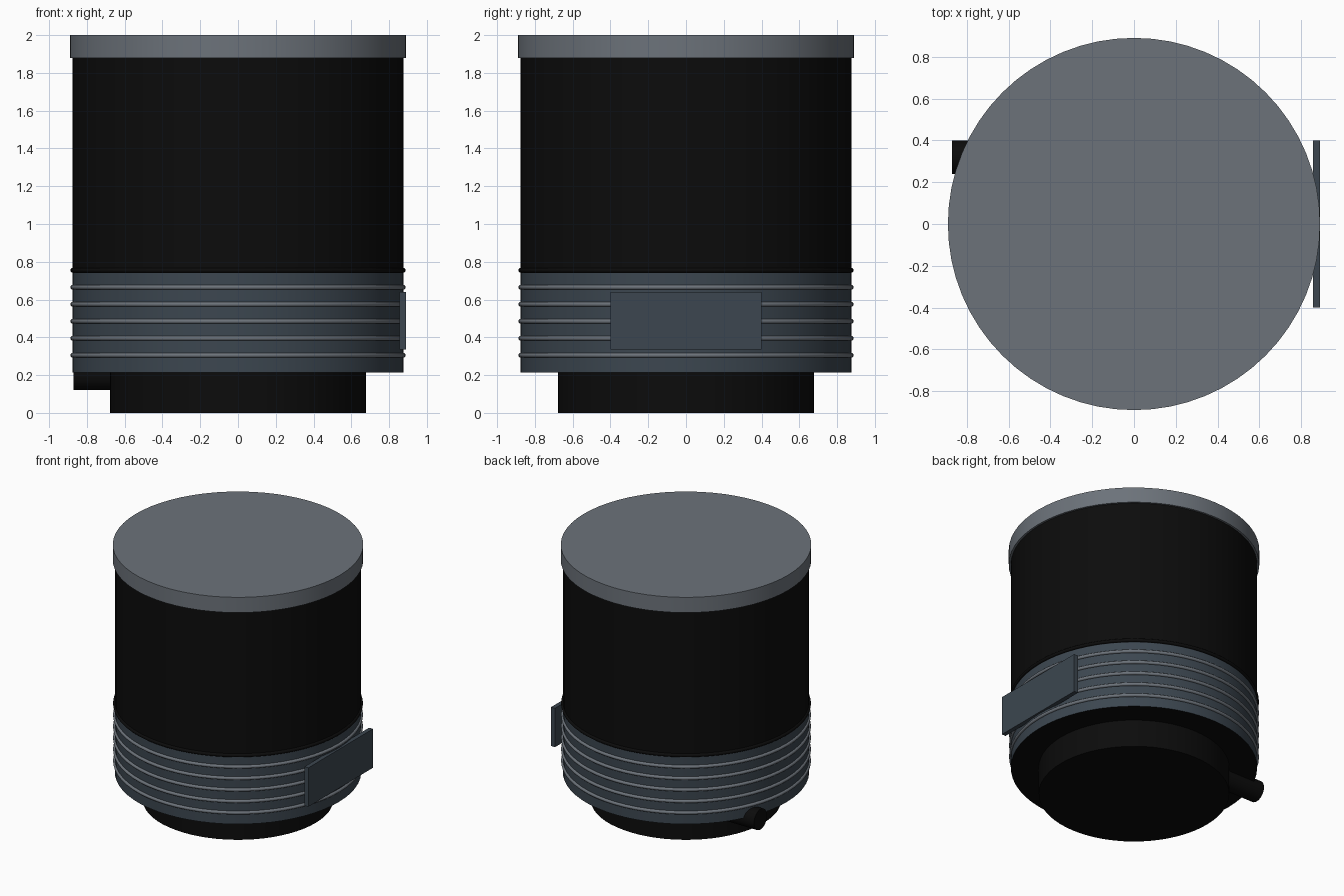
import bpy, math

if "Cube" in bpy.data.objects:
    bpy.data.objects.remove(bpy.data.objects["Cube"])


def mat(name, rgb):
    m = bpy.data.materials.new(name)
    m.diffuse_color = (*rgb, 1)
    m.use_nodes = True
    m.node_tree.nodes["Principled BSDF"].inputs["Base Color"].default_value = m.diffuse_color
    return m


BLACK = mat("matte black", (0.0035, 0.0035, 0.0035))
SLATE = mat("slate blue", (0.045, 0.062, 0.080))
GREY = mat("steel grey", (0.150, 0.170, 0.195))


def finish(name, material):
    ob = bpy.context.object
    ob.name = name
    ob.data.materials.append(material)
    bpy.ops.object.shade_smooth_by_angle(angle=math.radians(35))
    return ob


def cylinder(name, r, z0, z1, material):
    bpy.ops.mesh.primitive_cylinder_add(vertices=64, radius=r, depth=z1 - z0,
                                        location=(0, 0, (z0 + z1) / 2))
    return finish(name, material)


def ring(name, z, material):
    bpy.ops.mesh.primitive_torus_add(major_segments=64, minor_segments=12,
                                     major_radius=0.875, minor_radius=0.013,
                                     location=(0, 0, z))
    return finish(name, material)


# Stacked round parts
cylinder("base", 0.677, 0.0, 0.25, BLACK)
band = cylinder("lower_band", 0.875, 0.215, 0.74, SLATE)
cylinder("body", 0.875, 0.74, 1.89, BLACK)
cylinder("lid", 0.89, 1.88, 2.0, GREY)

# Underside of the band is black
band.data.materials.append(BLACK)
for p in band.data.polygons:
    if p.normal.z < -0.5:
        p.material_index = 1

# Trim rings around the band, with a black one at the seam
for i in range(5):
    ring(f"trim_ring_{i + 1}", 0.305 + 0.09 * i, GREY)
ring("seam_ring", 0.755, BLACK)

# Flat plate on the right side
bpy.ops.mesh.primitive_cube_add(size=1, location=(0.873, 0, 0.487))
bpy.context.object.scale = (0.034, 0.8, 0.305)
bpy.ops.object.transform_apply(location=False, rotation=False, scale=True)
finish("side_plate", SLATE)

# Cable socket on the left, towards the back
bpy.ops.mesh.primitive_cylinder_add(vertices=32, radius=0.08, depth=0.37,
                                    location=(-0.685, 0.32, 0.2),
                                    rotation=(0, math.pi / 2, 0))
finish("cable_socket", BLACK)
